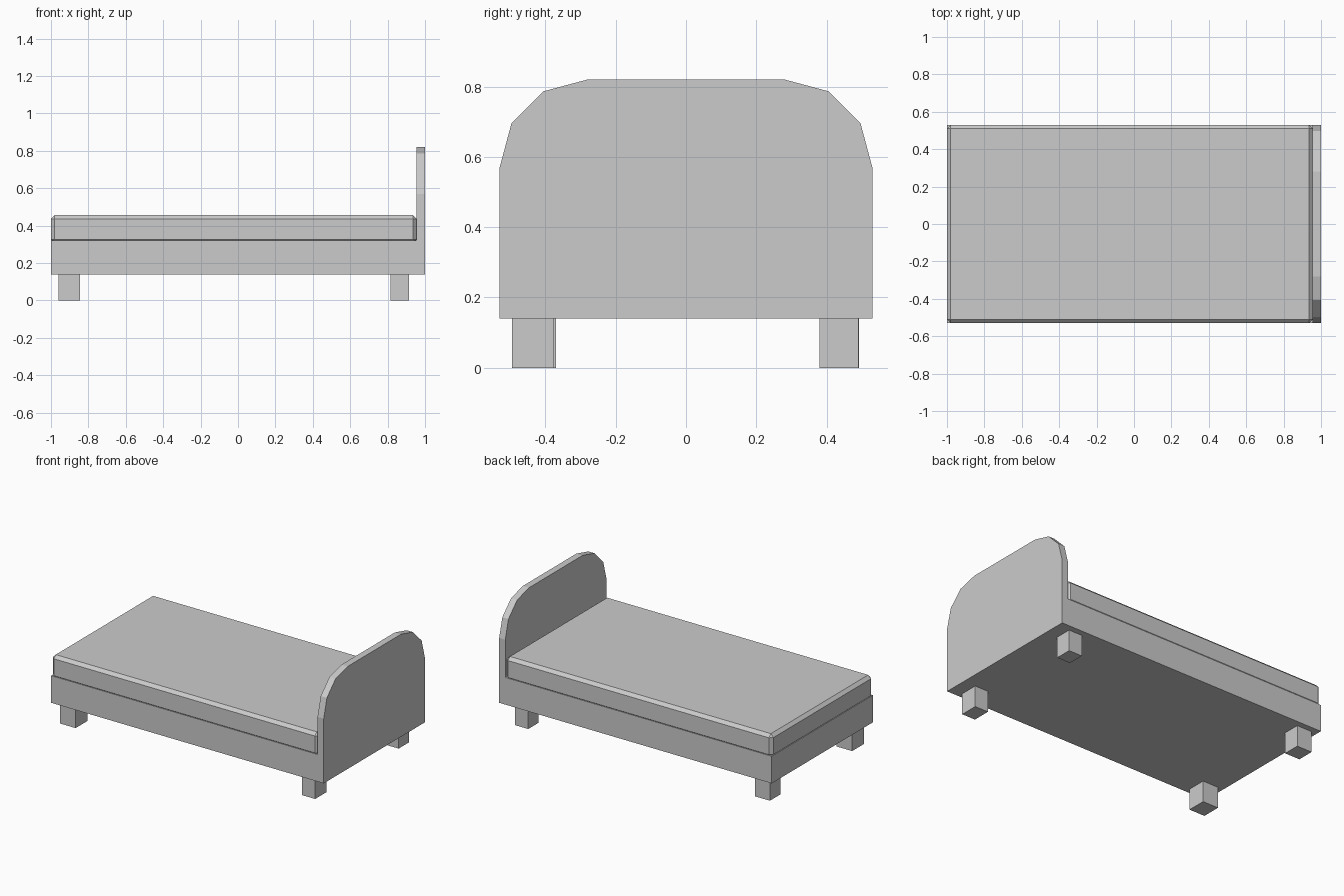
import bpy, bmesh, math

if "Cube" in bpy.data.objects:
    bpy.data.objects.remove(bpy.data.objects["Cube"])


def box(name, x0, x1, y0, y1, z0, z1, bevel=0.0):
    bm = bmesh.new()
    bmesh.ops.create_cube(bm, size=1)
    for v in bm.verts:
        v.co.x = x1 if v.co.x > 0 else x0
        v.co.y = y1 if v.co.y > 0 else y0
        v.co.z = z1 if v.co.z > 0 else z0
    if bevel:
        bmesh.ops.bevel(bm, geom=bm.edges[:], offset=bevel, segments=1, affect='EDGES')
    return finish(name, bm)


def finish(name, bm):
    bmesh.ops.recalc_face_normals(bm, faces=bm.faces[:])
    mesh = bpy.data.meshes.new(name)
    bm.to_mesh(mesh)
    bm.free()
    obj = bpy.data.objects.new(name, mesh)
    bpy.context.collection.objects.link(obj)
    return obj


W = 0.53        # half width of the bed
HEAD_X = 0.955  # inner face of the headboard
BASE_Z = 0.14

# Base and chamfered mattress
box("bed_base", -1, HEAD_X, -W, W, BASE_Z, 0.32)
box("mattress", -1, HEAD_X, -W, W, 0.305, 0.457, bevel=0.02)

# Headboard: upright slab with faceted round corners
R, TOP = 0.25, 0.82
right = [(W, BASE_Z)] + [
    (W - R + R * math.cos(math.radians(a)), TOP - R + R * math.sin(math.radians(a)))
    for a in (0, 30, 60, 90)]
profile = right + [(-y, z) for y, z in reversed(right)]
bm = bmesh.new()
face = bm.faces.new([bm.verts.new((HEAD_X, y, z)) for y, z in profile])
ext = bmesh.ops.extrude_face_region(bm, geom=[face], use_keep_orig=True)
for g in ext["geom"]:
    if isinstance(g, bmesh.types.BMVert):
        g.co.x = 1.0
finish("headboard", bm)

# Short block legs, slightly uneven in size
for name, x0, x1, y0, y1 in (
        ("foot_front_leg", -0.96, -0.845, -0.495, -0.37),
        ("foot_back_leg", -0.96, -0.85, 0.38, 0.492),
        ("head_front_leg", 0.815, 0.913, -0.495, -0.375),
        ("head_back_leg", 0.815, 0.913, 0.38, 0.49)):
    box(name, x0, x1, y0, y1, 0, BASE_Z)
